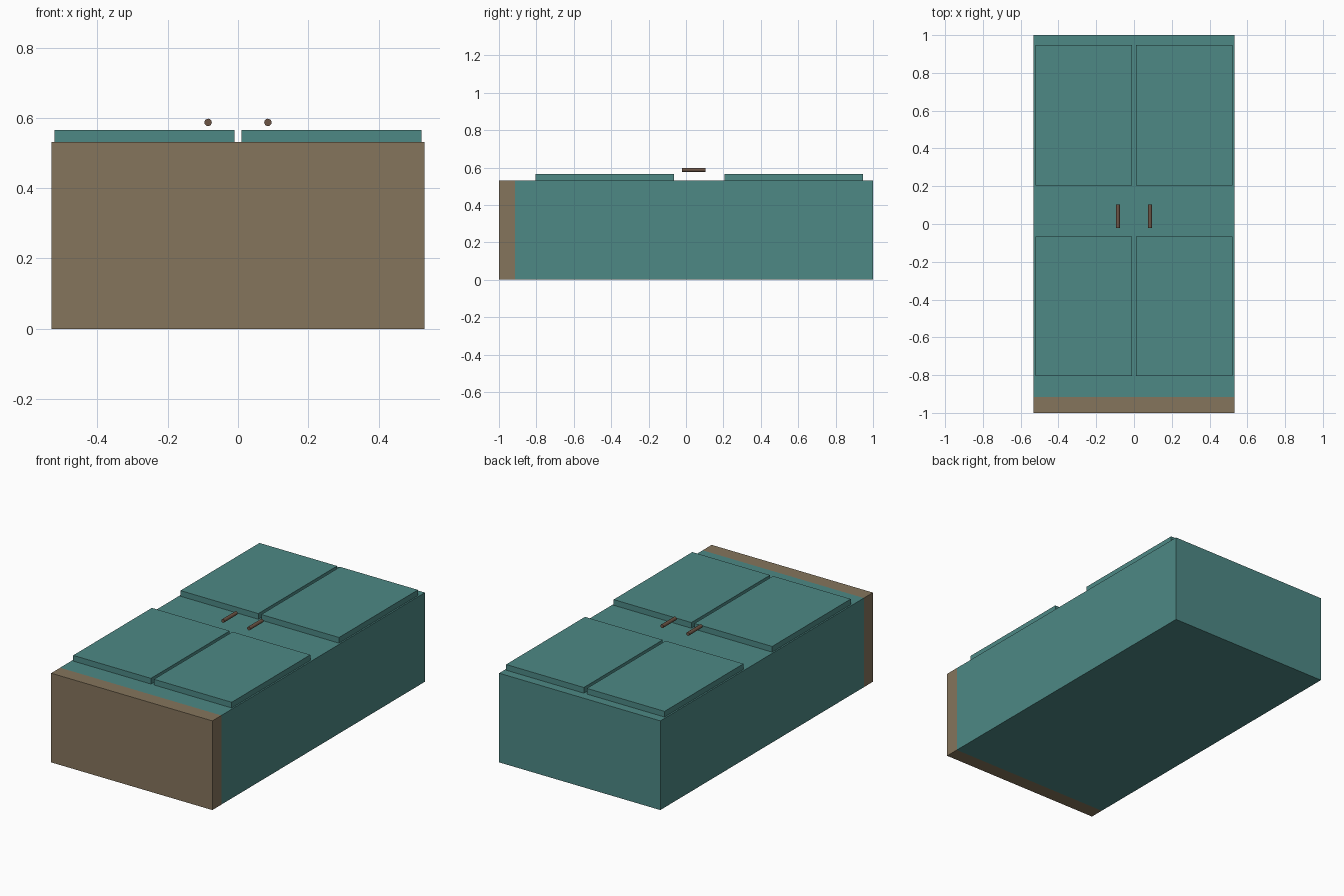
import bpy
import math

if "Cube" in bpy.data.objects:
    bpy.data.objects.remove(bpy.data.objects["Cube"])


def material(name, rgb):
    m = bpy.data.materials.new(name)
    m.diffuse_color = (*rgb, 1)
    m.use_nodes = True
    m.node_tree.nodes["Principled BSDF"].inputs["Base Color"].default_value = m.diffuse_color
    return m


teal = material("teal_paint", (0.075, 0.25, 0.235))
brown = material("brown_wood", (0.235, 0.178, 0.107))
dark = material("handle_brown", (0.15, 0.09, 0.06))


def box(name, x, y, z, mat):
    """Box from (min, max) pairs on each axis."""
    bpy.ops.mesh.primitive_cube_add(size=1, location=[sum(p) / 2 for p in (x, y, z)])
    o = bpy.context.object
    o.name = name
    o.scale = [p[1] - p[0] for p in (x, y, z)]
    bpy.ops.object.transform_apply(location=False, rotation=False, scale=True)
    o.data.materials.append(mat)


# Cabinet body lying on its back, with the plinth at the front end
box("cabinet_body", (-0.531, 0.531), (-0.915, 1.0), (0, 0.531), teal)
box("plinth", (-0.531, 0.531), (-1.0, -0.915), (0, 0.531), brown)

for side, s in (("left", -1), ("right", 1)):
    # Two door panels per side
    for level, y in (("lower", (-0.805, -0.065)), ("upper", (0.205, 0.947))):
        x = sorted((s * 0.01, s * 0.522))
        box(f"{level}_door_{side}", x, y, (0.531, 0.565), teal)
    # Round bar handle
    bpy.ops.mesh.primitive_cylinder_add(
        vertices=16, radius=0.0105, depth=0.125,
        location=(s * 0.085, 0.042, 0.587), rotation=(math.pi / 2, 0, 0))
    handle = bpy.context.object
    handle.name = f"handle_{side}"
    handle.data.materials.append(dark)
    bpy.ops.object.shade_smooth_by_angle()
